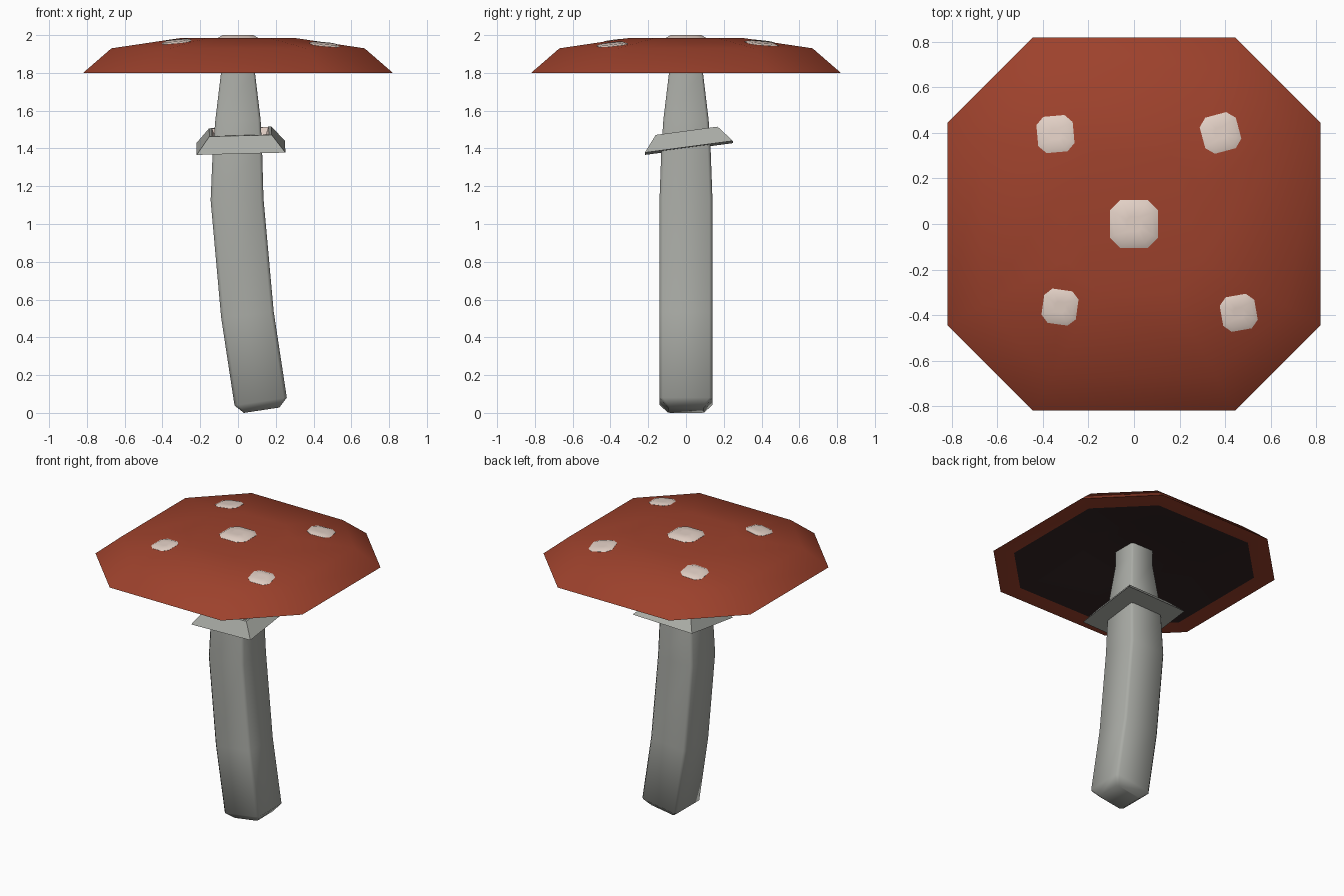
import bpy, bmesh, math
from mathutils import Matrix

if "Cube" in bpy.data.objects:
    bpy.data.objects.remove(bpy.data.objects["Cube"])


def material(name, rgb):
    m = bpy.data.materials.new(name)
    m.diffuse_color = (*rgb, 1)
    m.use_nodes = True
    m.node_tree.nodes["Principled BSDF"].inputs["Base Color"].default_value = m.diffuse_color
    return m


RED = material("cap red", (0.335, 0.053, 0.025))
DARK = material("gill dark brown", (0.034, 0.018, 0.018))
GREY = material("stem grey", (0.40, 0.41, 0.38))
PALE = material("spot cream", (0.76, 0.63, 0.56))


def octagon(h, ratio):
    """Square of half width h with its corners cut; ratio 1 gives a plain square."""
    if ratio >= 1:
        return [(h, -h), (h, h), (-h, h), (-h, -h)]
    c = h * ratio
    return [(c, -h), (h, -c), (h, c), (c, h), (-c, h), (-h, c), (-h, -c), (-c, -h)]


def loft(name, rings, mats, smooth, bands=None, cap_ends=True, loop=False):
    """Skin rings of 3D points; bands gives a material index per band."""
    bm = bmesh.new()
    rows = [[bm.verts.new(p) for p in ring] for ring in rings]
    n = len(rows[0])
    pairs = list(zip(rows, rows[1:])) + ([(rows[-1], rows[0])] if loop else [])
    for k, (a, b) in enumerate(pairs):
        for i in range(n):
            j = (i + 1) % n
            f = bm.faces.new((a[i], a[j], b[j], b[i]))
            f.material_index = bands[k] if bands else 0
    if cap_ends:
        for row, band in ((rows[0], 0), (rows[-1], -1)):
            f = bm.faces.new(row)
            f.material_index = bands[band] if bands else 0
    bmesh.ops.recalc_face_normals(bm, faces=bm.faces)
    me = bpy.data.meshes.new(name)
    bm.to_mesh(me)
    bm.free()
    for m in mats:
        me.materials.append(m)
    ob = bpy.data.objects.new(name, me)
    bpy.context.collection.objects.link(ob)
    if smooth:
        bpy.ops.object.select_all(action='DESELECT')
        ob.select_set(True)
        bpy.context.view_layer.objects.active = ob
        bpy.ops.object.shade_smooth_by_angle(angle=math.radians(55))
    return ob


# cap: top, outer slope, flat rim, then hollow dark underside
CAP = 0.54
profile = [(0.30, 1.985), (0.67, 1.93), (0.82, 1.80), (0.70, 1.80), (0.30, 1.90)]
loft("cap", [[(x, y, z) for x, y in octagon(h, CAP)] for h, z in profile],
     [RED, DARK], True, bands=[0, 0, 0, 1])

# stem: bent, tapering, corner-cut square section (centre x, z, half width, lean)
path = [(0.125, 0.02, 0.095, 8.6), (0.12, 0.06, 0.14, 8.6), (0.05, 0.52, 0.14, 6),
        (-0.005, 1.13, 0.14, 2), (-0.003, 1.38, 0.131, 0), (0, 1.55, 0.12, 0),
        (0, 1.80, 0.09, 0), (0, 1.91, 0.09, 0)]
stem = []
for cx, cz, h, lean in path:
    a = math.radians(lean)
    stem.append([(cx + x * math.cos(a), y, cz + x * math.sin(a))
                 for x, y in octagon(h, 0.88)])
lowest = min(p[2] for p in stem[0])
stem[0] = [(x, y, z - lowest) for x, y, z in stem[0]]
loft("stem", stem, [GREY], True)

# skirt: tilted square collar around the stem, hollow at the top
skirt = [(0.235, 0), (0.165, 0.087), (0.15, 0.087), (0.13, 0.035), (0.11, 0)]
collar = loft("skirt", [[(x, y, z) for x, y in octagon(h, 1)] for h, z in skirt],
              [GREY, PALE], False, bands=[0, 0, 1, 1, 0], cap_ends=False, loop=True)
collar.matrix_world = (Matrix.Translation((0.015, 0.015, 1.403))
                       @ Matrix.Rotation(math.radians(-1.5), 4, 'Y')
                       @ Matrix.Rotation(math.radians(7.6), 4, 'X'))


def cap_z(x, y):
    """Height of the cap surface at a point."""
    r = max(abs(x), abs(y), (abs(x) + abs(y)) / (1 + CAP))
    if r < 0.30:
        return 1.985
    if r < 0.67:
        return 1.985 - 0.055 * (r - 0.30) / 0.37
    return 1.93 - 0.13 * (r - 0.67) / 0.15


# spots: low raised patches following the cap (x, y, half width, turn, height)
spots = [(0, 0, 0.105, 0, 0.015), (-0.345, 0.395, 0.08, 5, 0.009),
         (0.38, 0.40, 0.082, 15, 0.009), (-0.325, -0.365, 0.076, -8, 0.009),
         (0.46, -0.39, 0.077, 10, 0.009)]
for k, (sx, sy, h, turn, height) in enumerate(spots):
    a = math.radians(turn)
    rings = []
    for scale, lift in ((1, -0.008), (1, 0.001), (0.78, height), (0.3, height)):
        ring = []
        for x, y in octagon(h * scale, 0.58):
            px = sx + x * math.cos(a) - y * math.sin(a)
            py = sy + x * math.sin(a) + y * math.cos(a)
            ring.append((px, py, cap_z(px, py) + lift))
        rings.append(ring)
    loft(f"spot_{k + 1}", rings, [PALE], True)
